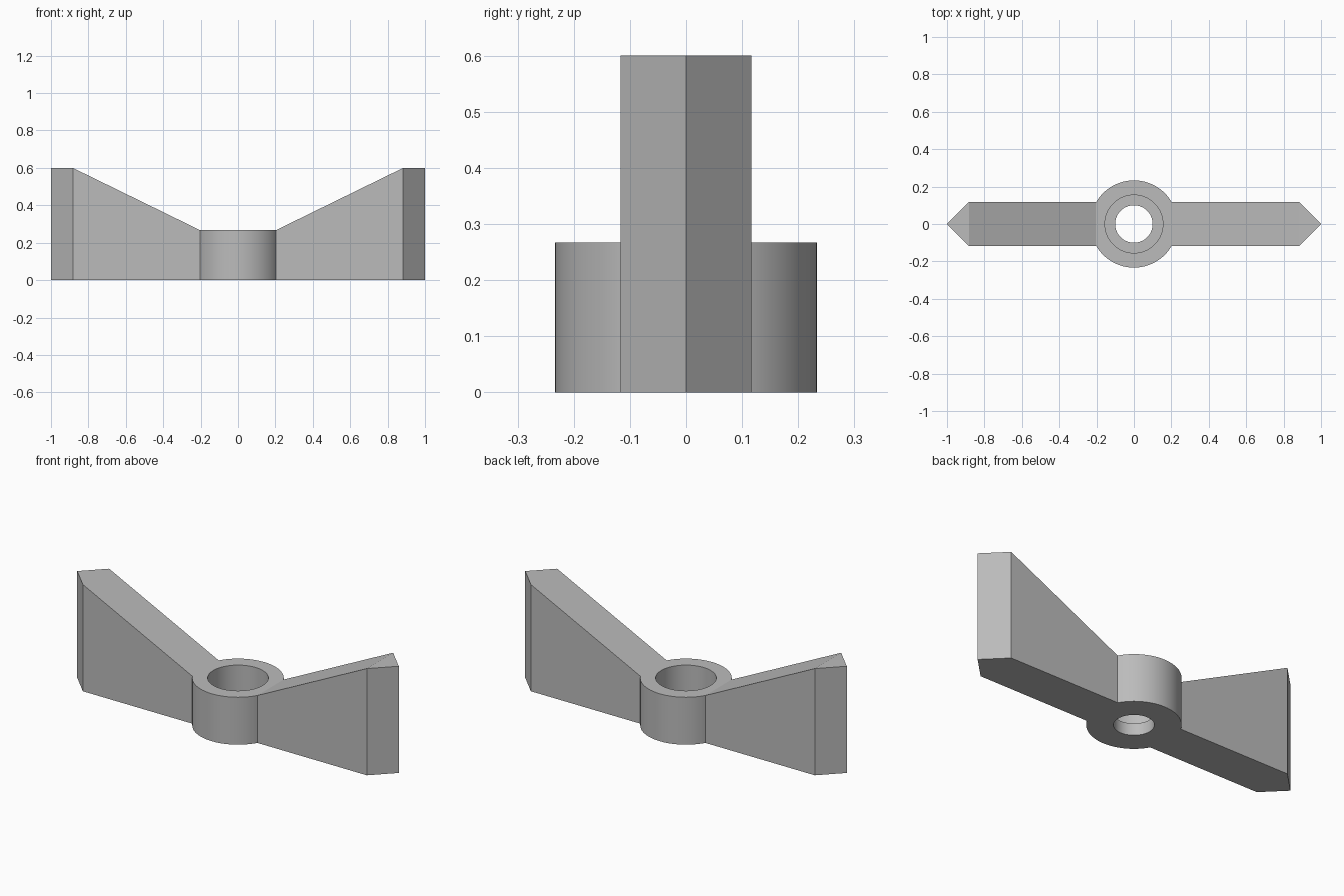
import bpy
import bmesh
import math

cube = bpy.data.objects.get("Cube")
if cube:
    bpy.data.objects.remove(cube, do_unlink=True)

HUB_R, HUB_H = 0.2333, 0.2667
HALF_W = HUB_R / 2
ROOT_X = HUB_R * math.cos(math.radians(30))
TIP_H, SHOULDER_X = 0.6, 0.8833

grey = bpy.data.materials.new("light grey")
grey.use_nodes = True
grey.diffuse_color = (0.5, 0.5, 0.5, 1)
grey.node_tree.nodes["Principled BSDF"].inputs["Base Color"].default_value = (0.5, 0.5, 0.5, 1)


def finish(name, bm):
    bmesh.ops.recalc_face_normals(bm, faces=bm.faces)
    mesh = bpy.data.meshes.new(name)
    bm.to_mesh(mesh)
    bm.free()
    mesh.materials.append(grey)
    obj = bpy.data.objects.new(name, mesh)
    bpy.context.collection.objects.link(obj)
    return obj


def make_hub():
    # Stepped bore ring, turned around the z axis
    profile = [(0.1, 0), (HUB_R, 0), (HUB_R, HUB_H),
               (0.155, HUB_H), (0.155, 0.0667), (0.1, 0.0667)]
    bm = bmesh.new()
    verts = [bm.verts.new((r, 0, z)) for r, z in profile]
    edges = [bm.edges.new((v, verts[i - 1])) for i, v in enumerate(verts)]
    bmesh.ops.spin(bm, geom=verts + edges, axis=(0, 0, 1), cent=(0, 0, 0),
                   angle=math.tau, steps=72, use_merge=True)
    bmesh.ops.remove_doubles(bm, verts=bm.verts, dist=1e-5)
    return finish("hub", bm)


def make_wing(name, side):
    # Pointed plan outline, raised to a sloping top with a level tip
    plan = [(ROOT_X, -HALF_W, HUB_H), (SHOULDER_X, -HALF_W, TIP_H), (1, 0, TIP_H),
            (SHOULDER_X, HALF_W, TIP_H), (ROOT_X, HALF_W, HUB_H)]
    bm = bmesh.new()
    low = [bm.verts.new((side * x, y, 0)) for x, y, z in plan]
    high = [bm.verts.new((side * x, y, z)) for x, y, z in plan]
    bm.faces.new(low)
    bm.faces.new(high[1:4])
    bm.faces.new((high[0], high[1], high[3], high[4]))
    for i in range(len(plan)):
        bm.faces.new((low[i - 1], low[i], high[i], high[i - 1]))
    return finish(name, bm)


hub = make_hub()
make_wing("left_wing", 1)
make_wing("right_wing", -1)

# Rounded hub walls with crisp rims
bpy.ops.object.select_all(action="DESELECT")
hub.select_set(True)
bpy.context.view_layer.objects.active = hub
bpy.ops.object.shade_smooth_by_angle(angle=math.radians(30))
